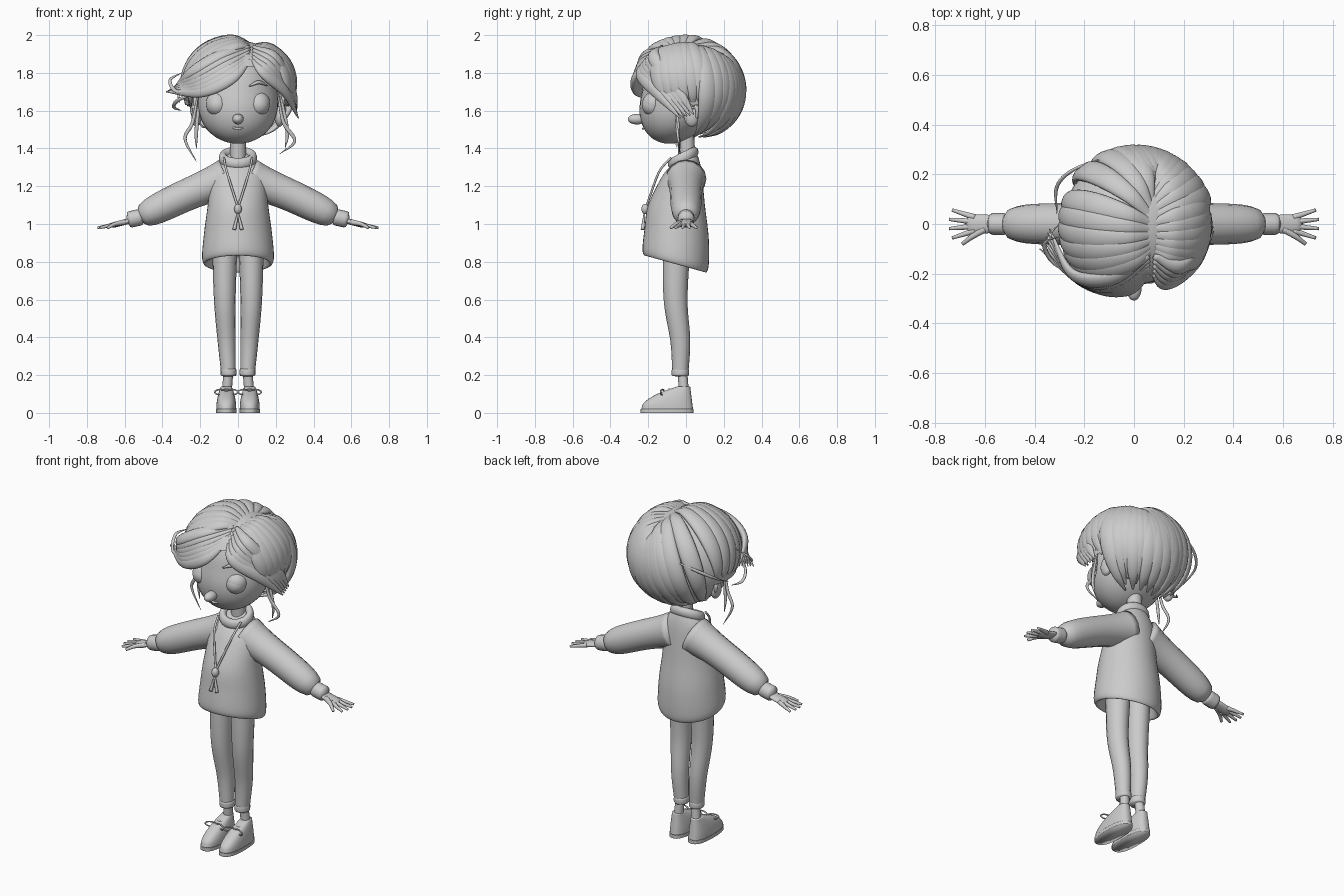
import bpy, bmesh
from math import sin, cos, pi, radians, copysign
from mathutils import Vector

if "Cube" in bpy.data.objects:
    bpy.data.objects.remove(bpy.data.objects["Cube"])

GREY = (.6, .6, .6, 1)
clay = bpy.data.materials.new("clay_grey")
clay.use_nodes = True
clay.diffuse_color = GREY
clay.node_tree.nodes["Principled BSDF"].inputs["Base Color"].default_value = GREY

SKULL = Vector((0, 0, 1.7))
HAIR = Vector((.29, .28, .27))
UP, FRONT = Vector((0, 0, 1)), Vector((0, -1, 0))


def finish(name, bm):
    bmesh.ops.recalc_face_normals(bm, faces=bm.faces)
    mesh = bpy.data.meshes.new(name)
    bm.to_mesh(mesh)
    bm.free()
    obj = bpy.data.objects.new(name, mesh)
    bpy.context.collection.objects.link(obj)
    mesh.materials.append(clay)
    for face in mesh.polygons:
        face.use_smooth = True


def skin(name, rings, closed=False):
    """Join a sequence of rings into one surface."""
    bm = bmesh.new()
    loops = [[bm.verts.new(p) for p in ring] for ring in rings]
    pairs = list(zip(loops, loops[1:]))
    if closed:
        pairs.append((loops[-1], loops[0]))
    else:
        bm.faces.new(loops[0])
        bm.faces.new(loops[-1])
    for low, high in pairs:
        for i in range(len(low)):
            bm.faces.new((low[i - 1], low[i], high[i], high[i - 1]))
    finish(name, bm)


def spline(points, steps=8):
    """Smooth curve through the given vectors."""
    v = [Vector(p) for p in points]
    v = [v[0] * 2 - v[1]] + v + [v[-1] * 2 - v[-2]]
    out = []
    for a, b, c, d in zip(v, v[1:], v[2:], v[3:]):
        for k in range(steps):
            t = k / steps
            out.append(b + ((c - a) * t + (a * 2 - b * 5 + c * 4 - d) * t * t
                            + (b * 3 - a - c * 3 + d) * t ** 3) / 2)
    return out + [v[-2]]


def circle(count, power=1):
    """Unit circle; a power below one squares it off."""
    angles = [2 * pi * i / count for i in range(count)]
    return [[copysign(abs(w) ** power, w) for w in (cos(a), sin(a))] for a in angles]


def loft(name, levels, centre=0, slope=0, power=1):
    """Stack of ovals given as height, half width, front and back."""
    rings = []
    for z, width, front, back in spline(levels):
        lift = slope * (1.1 - z)
        rings.append([(centre + width * c, (front + back) / 2 + (back - front) / 2 * s, z - lift * s)
                      for c, s in circle(40, power)])
    skin(name, rings)


# width rules along a tube, from start to end
def even(u):
    return 1


def lock(u):
    return sin(pi * (.1 + .87 * u))


def taper(u):
    return 1 - u / 2


def pad(u):
    return .1 + .9 * (1 - (2 * u - 1) ** 6) ** .5


def gathered(u):
    return .2 + .8 * (1 - u ** 9) ** .5 + .3 * (1 - u) ** 4


def tube(name, points, size, flat=1, shape=even, ref=UP, closed=False):
    """Oval swept along a curve; flat is its thickness along the ref direction."""
    path = spline(points)
    if closed:
        path.pop()
    last = len(path) - 1
    rings = []
    for i, p in enumerate(path):
        along = path[(i + 1) % len(path) if closed else min(i + 1, last)] - path[i - 1 if closed else max(i - 1, 0)]
        along.normalize()
        side = along.cross(ref or p - SKULL).normalized()
        normal = side.cross(along)
        r = size * shape(i / last)
        rings.append([p + side * r * c + normal * r * flat * s for c, s in circle(16)])
    skin(name, rings, closed)


def ellipsoid(size, loc):
    bm = bmesh.new()
    bmesh.ops.create_uvsphere(bm, u_segments=32, v_segments=24, radius=1)
    bmesh.ops.scale(bm, vec=size, verts=bm.verts)
    bmesh.ops.translate(bm, vec=loc, verts=bm.verts)
    return bm


def ball(name, loc, size):
    finish(name, ellipsoid(size, loc))


def flip(sign, points):
    return [(sign * x, y, z) for x, y, z in points]


# head with a fuller jaw pushed forward, neck and face
head = ellipsoid((.21, .212, .255), (0, -.02, 1.68))
for vert in head.verts:
    drop = max(0, SKULL.z - vert.co.z)
    vert.co.y -= drop / 4
    vert.co.x *= 1 + drop / 2
finish("head", head)
tube("neck", [(0, .01, 1.3), (0, 0, 1.5)], .042, ref=FRONT)
ball("nose", (0, -.26, 1.555), (.03, .048, .028))
tube("mouth", [(x / 20, x * x / 60 - .227, 1.505 + x * x / 90) for x in (-1, 0, 1)], .006, shape=lock, ref=FRONT)

# hair cap, cut open over the face and ears
cap = ellipsoid(HAIR, SKULL)


def bare(p):
    if p.y > .08:
        return p.z < 1.5
    return p.z < (1.64 if p.y > -.1 else 1.84)


bmesh.ops.delete(cap, geom=[f for f in cap.faces if bare(f.calc_center_median())], context='FACES')
finish("hair_cap", cap)

# strands swept back from the side parting to the hairline
COUNT = 30
for i in range(COUNT):
    turn = 2 * i / (COUNT - 1) - 1
    root, tip = radians(90 + 150 * turn), radians(90 + 112 * turn)
    end_z = 1.45 + i % 3 / 60 if sin(tip) > .3 else 1.62
    depth = (end_z - SKULL.z) / HAIR.z
    reach = (1 - depth * depth) ** .5
    end = Vector((reach * cos(tip), reach * sin(tip), depth))
    start = Vector((.27 + cos(root) / 30, .1 + .55 * sin(root), 0))
    start.z = (1 - start.length_squared) ** .5
    path = []
    for k in range(8):
        t = k / 7
        puff = .96 + .1 * max(0, sin(pi * t ** .5)) ** .6
        path.append(SKULL + start.slerp(end, t) * puff * Vector.Fill(3, 1).length / 3 ** .5)
        path[-1] = SKULL + Vector([d * h for d, h in zip(path[-1] - SKULL, HAIR)])
    tube("hair_strand", path, .052, .5, lock, ref=None)


def fringe(name, upper, lower, count):
    for i in range(count):
        path = [Vector(p).lerp(Vector(q), i / (count - 1)) for p, q in zip(upper, lower)]
        tube(name, path, .036, .6, lock, ref=None)


# fringe swept away from the parting on both sides
fringe("right_fringe", [(.06, -.13, 1.94), (-.1, -.22, 1.89), (-.25, -.2, 1.8), (-.34, -.02, 1.72)],
       [(.06, -.2, 1.87), (-.04, -.27, 1.77), (-.2, -.24, 1.7), (-.38, -.1, 1.7)], 6)
fringe("left_fringe", [(.08, -.13, 1.94), (.2, -.17, 1.88), (.29, -.04, 1.7), (.31, .04, 1.58)],
       [(.08, -.2, 1.87), (.14, -.24, 1.8), (.25, -.16, 1.7), (.32, -.03, 1.56)], 5)

# loose wisps beside the face and behind the right side
for wisp in ([(-.21, -.06, 1.7), (-.24, -.05, 1.54), (-.28, -.04, 1.45), (-.22, -.04, 1.33)],
             [(-.2, -.07, 1.7), (-.22, -.06, 1.5), (-.22, -.05, 1.4)],
             [(.21, -.06, 1.7), (.24, -.05, 1.54), (.3, -.04, 1.44), (.22, -.03, 1.37)],
             [(.22, -.05, 1.7), (.26, -.04, 1.5), (.25, -.03, 1.4)],
             [(-.2, -.22, 1.72), (-.32, -.16, 1.7), (-.36, -.08, 1.76), (-.3, -.05, 1.8)],
             [(-.2, -.2, 1.7), (-.31, -.12, 1.66), (-.34, -.05, 1.62), (-.3, 0, 1.6)],
             [(-.1, .27, 1.8), (-.24, .22, 1.75), (-.31, .15, 1.7), (-.31, .04, 1.64)]):
    tube("hair_wisp", wisp, .01, .7, lock, ref=FRONT)

# sweater with tucked hem and rolled collar
loft("sweater", [(.86, .14, -.17, .08), (.79, .17, -.21, .1), (.82, .19, -.23, .12), (.95, .18, -.22, .12),
                 (1.1, .16, -.2, .1), (1.27, .14, -.13, .08), (1.36, .07, -.07, .05)], slope=1 / 7)
collar = [(.08 * c, .06 * s - .015, 1.35 + .03 * s) for c, s in circle(16)]
tube("sweater_collar", collar + collar[:1], .021, 1.4, closed=True)

for sign, side in ((1, "left_"), (-1, "right_")):
    # eye, brow and ear
    ball(side + "eye", (sign * .108, -.172, 1.63), (.06, .062, .06))
    ball(side + "eyelid", (sign * .108, -.169, 1.638), (.062, .062, .062))
    tube(side + "brow", flip(sign, [(.06, -.23, 1.73), (.11, -.21, 1.75), (.16, -.17, 1.73)]), .01, shape=lock, ref=FRONT)
    ball(side + "ear", (sign * .22, .03, 1.57), (.026, .04, .055))
    tube(side + "ear_rim", flip(sign, [(.22, 0, 1.6), (.24, .05, 1.62), (.24, .06, 1.58), (.22, .03, 1.53)]),
         .011, shape=lock, ref=FRONT)

    # sleeve, cuff and hand
    tube(side + "sleeve", flip(sign, [(.06, 0, 1.24), (.28, 0, 1.15), (.53, 0, 1.03)]), .083, shape=gathered)
    tube(side + "sleeve_cuff", flip(sign, [(.5, 0, 1.04), (.59, 0, 1.02)]), .044, shape=pad)
    tube(side + "palm", flip(sign, [(.56, 0, 1.02), (.68, 0, .99)]), .038, .4, pad)
    for k in range(4):
        spread = (k - 1.5) / 40
        tube(side + "finger", flip(sign, [(.64, spread * .7, 1), (.75 - abs(spread) / 2, spread * 1.5, .98)]),
             .013, shape=taper)
    tube(side + "thumb", flip(sign, [(.6, -.02, 1.01), (.65, -.05, 1), (.69, -.08, .98)]), .015, shape=taper)

    # trouser leg, rolled cuff and ankle
    tube(side + "trouser_leg", flip(sign, [(.07, -.05, .9), (.07, -.055, .6), (.06, -.03, .38), (.05, -.03, .2)]),
         .067, 1.1, lambda u: 1 - .43 * u, FRONT)
    tube(side + "trouser_cuff", flip(sign, [(.05, -.03, .19), (.05, -.03, .24)]), .042, 1.1, pad, FRONT)
    tube(side + "ankle", flip(sign, [(.05, -.02, .23), (.06, -.01, .1)]), .026, ref=FRONT)

    # shoe, sole and laces
    middle = sign * .062
    loft(side + "sole", [(0, .055, -.24, .04), (.02, .055, -.24, .04)], middle, power=.8)
    loft(side + "shoe", [(.02 + .12 * u, .053 - .025 * u * u, .19 * u * u - .237, .037 - .015 * u)
                         for u in (0, .25, .5, .75, 1)], middle, power=.8)
    for k in range(3):
        tube(side + "lace", [(middle + x / 30, abs(x) / 50 + k / 33 - .15, .09 + k / 60 - abs(x) / 70)
                             for x in (-1, 0, 1)], .006, ref=FRONT)
    for way in (1, -1):
        bow = [(middle + way * (1 - c) / 33, -.115 - .01 * (1 - c), .11 + .014 * s) for c, s in circle(8)]
        tube(side + "lace_bow", bow + bow[:1], .004, ref=FRONT, closed=True)

    # lanyard cord and its hanging charm
    tube(side + "lanyard_cord", flip(sign, [(.075, -.08, 1.35), (.06, -.14, 1.28), (.02, -.19, 1.15), (0, -.21, 1.09)]),
         .006, ref=FRONT)
    tube(side + "lanyard_charm", flip(sign, [(0, -.22, 1.06), (.02, -.23, .97)]), .01, shape=lambda u: .4 + .6 * u, ref=FRONT)
ball("lanyard_bead", (0, -.216, 1.08), (.02, .02, .027))
